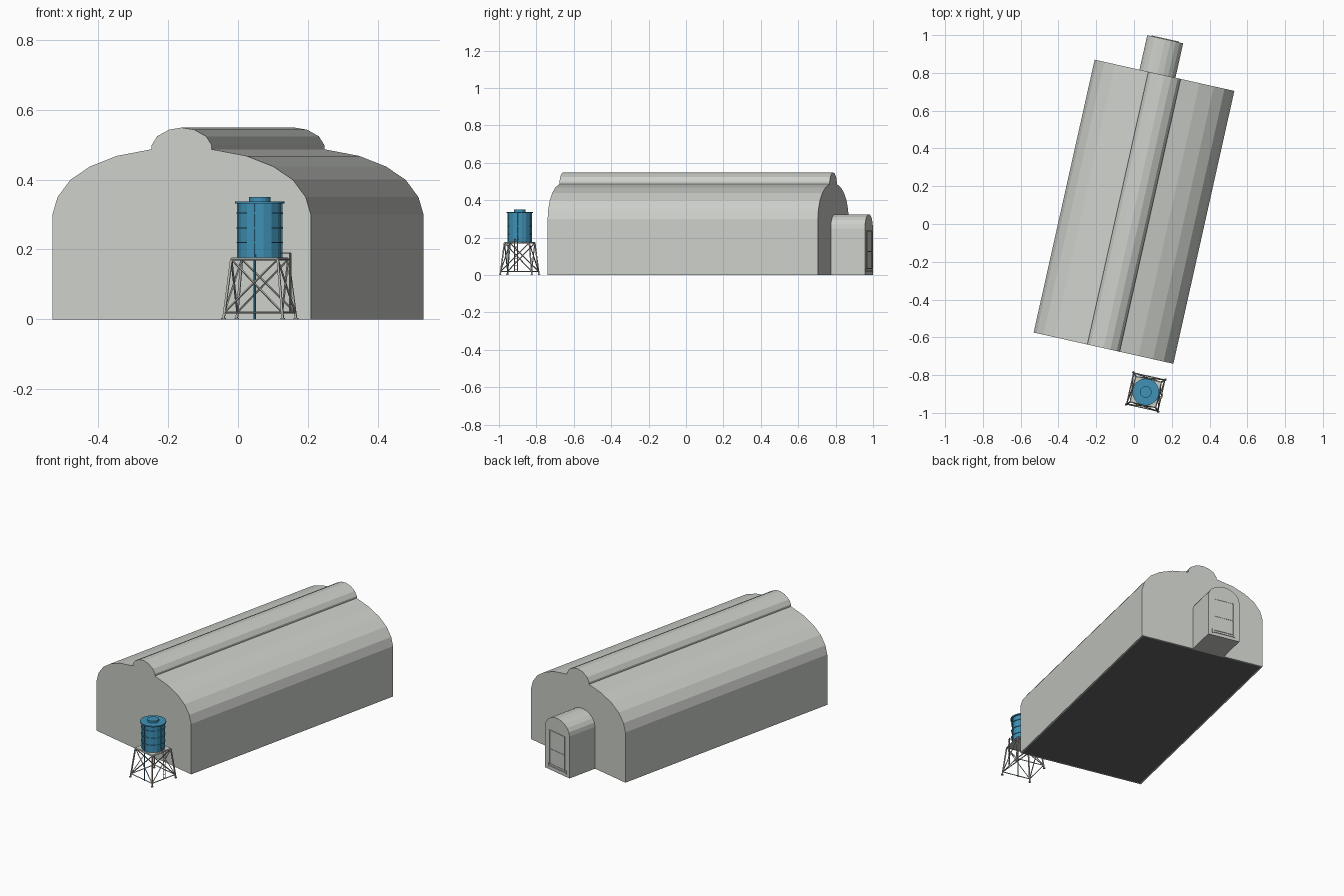
import bpy, bmesh, math
from mathutils import Matrix, Vector

if "Cube" in bpy.data.objects:
    bpy.data.objects.remove(bpy.data.objects["Cube"])

# The whole site is turned about the vertical axis
SITE = Matrix.Translation((0, 0.065, 0)) @ Matrix.Rotation(math.radians(-12.6), 4, 'Z')
TOWER = SITE @ Matrix.Translation((0.269, -0.918, 0))


def material(name, rgb):
    m = bpy.data.materials.new(name)
    m.use_nodes = True
    m.diffuse_color = (*rgb, 1)
    m.node_tree.nodes["Principled BSDF"].inputs["Base Color"].default_value = (*rgb, 1)
    return m


grey = material("pale grey cladding", (0.60, 0.62, 0.58))
dark = material("dark floor", (0.12, 0.125, 0.12))
blue = material("blue tank paint", (0.05, 0.285, 0.47))
steel = material("grey steel", (0.50, 0.50, 0.48))


def finish(name, bm, mats, matrix=SITE):
    bmesh.ops.recalc_face_normals(bm, faces=bm.faces)
    mesh = bpy.data.meshes.new(name)
    bm.to_mesh(mesh)
    bm.free()
    for m in mats:
        mesh.materials.append(m)
    ob = bpy.data.objects.new(name, mesh)
    ob.matrix_world = matrix
    bpy.context.collection.objects.link(ob)
    return ob


def extrude_half_profile(bm, half, y0, y1, cx=0):
    """Mirror a half profile (x, z) and extrude it along y."""
    pts = half + [(-x, z) for x, z in reversed(half) if x > 0]
    face = bm.faces.new([bm.verts.new((cx + x, y0, z)) for x, z in pts])
    out = bmesh.ops.extrude_face_region(bm, geom=[face])
    moved = [v for v in out["geom"] if isinstance(v, bmesh.types.BMVert)]
    bmesh.ops.translate(bm, verts=moved, vec=(0, y1 - y0, 0))


def box(bm, centre, size):
    mat = Matrix.Translation(centre) @ Matrix.Diagonal((*size, 1))
    bmesh.ops.create_cube(bm, size=1, matrix=mat)


def drum(bm, z0, z1, r, sides=16, x=0, y=0):
    bmesh.ops.create_cone(bm, cap_ends=True, segments=sides, radius1=r, radius2=r,
                          depth=z1 - z0, matrix=Matrix.Translation((x, y, (z0 + z1) / 2)))


def bar(bm, a, b, r, sides=4):
    a, b = Vector(a), Vector(b)
    d = b - a
    mat = Matrix.Translation((a + b) / 2) @ d.to_track_quat('Z', 'Y').to_matrix().to_4x4()
    bmesh.ops.create_cone(bm, cap_ends=True, segments=sides, radius1=r, radius2=r,
                          depth=d.length, matrix=mat)


# Main hall with an arched roof and a raised ridge along its whole length
HALL_END = 0.74
bm = bmesh.new()
extrude_half_profile(bm, [(0.379, 0), (0.379, 0.30), (0.364, 0.35), (0.326, 0.40),
                          (0.268, 0.438), (0.19, 0.468), (0.088, 0.487), (0.088, 0.499),
                          (0.072, 0.524), (0.037, 0.543), (0, 0.549)], -HALL_END, HALL_END)
bm.normal_update()
bmesh.ops.recalc_face_normals(bm, faces=bm.faces)
floor = [f for f in bm.faces if f.normal.z < -0.9]
bmesh.ops.inset_region(bm, faces=floor, thickness=0.012)
for f in floor:
    f.material_index = 1
finish("main_hall", bm, [grey, dark])

# Arched entrance porch at the back
PORCH_X, PORCH_END, HALF, SPRING = -0.038, 0.927, 0.0975, 0.25
arch = [(HALF, 0)]
for i in range(6):
    t = i * math.pi / 10
    arch.append((HALF * math.cos(t) if i < 5 else 0, SPRING + 0.075 * math.sin(t)))
bm = bmesh.new()
extrude_half_profile(bm, arch, HALL_END - 0.01, PORCH_END, PORCH_X)
finish("entrance_porch", bm, [grey])

# Door leaf, its frame and threshold rail
bm = bmesh.new()
box(bm, (PORCH_X, PORCH_END, 0.135), (0.115, 0.003, 0.20))
for z in (0.035, 0.125, 0.235):
    box(bm, (PORCH_X, PORCH_END, z), (0.125, 0.007, 0.005))
for s in (-1, 1):
    box(bm, (PORCH_X + s * 0.06, PORCH_END, 0.135), (0.005, 0.007, 0.20))
    box(bm, (PORCH_X + s * 0.07, PORCH_END, 0.027), (0.008, 0.009, 0.022))
box(bm, (PORCH_X, PORCH_END, 0.022), (0.14, 0.008, 0.006))
finish("porch_door", bm, [grey])

# Water tower: splayed legs, rails and cross bracing on four sides
DECK, LOW, TOP, RAIL = 0.172, 0.087, 0.068, 0.02


def corner(i, z):
    h = LOW + (TOP - LOW) * z / DECK
    sx, sy = ((1, 1), (-1, 1), (-1, -1), (1, -1))[i % 4]
    return (sx * h, sy * h, z)


bm = bmesh.new()
for i in range(4):
    bar(bm, corner(i, 0), corner(i, DECK), 0.0045)
    drum(bm, 0, 0.004, 0.007, 8, *corner(i, 0)[:2])
    bar(bm, corner(i, RAIL), corner(i + 1, RAIL), 0.003)
    bar(bm, corner(i, DECK), corner(i + 1, DECK), 0.004)
    bar(bm, corner(i, RAIL), corner(i + 1, DECK), 0.003)
    bar(bm, corner(i + 1, RAIL), corner(i, DECK), 0.003)
finish("tower_frame", bm, [steel], TOWER)

bm = bmesh.new()
box(bm, (0, 0, DECK + 0.002), (2 * TOP, 2 * TOP, 0.006))
finish("tower_platform", bm, [grey], TOWER)

# Narrow ladder on the left side of the tower
bm = bmesh.new()
for s in (-1, 1):
    y = s * 0.008
    bar(bm, (0.090, y, 0.02), (0.090, y, 0.19), 0.002)
    bar(bm, (0.090, y, 0.19), (0.064, y, 0.19), 0.002)
for i in range(8):
    z = 0.03 + i * 0.02
    bar(bm, (0.090, -0.008, z), (0.090, 0.008, z), 0.0015)
finish("tower_ladder", bm, [steel], TOWER)

# Tank body with hoops, lid, hatch and upright ribs
BASE, RIM, RADIUS = 0.176, 0.332, 0.063
bm = bmesh.new()
drum(bm, BASE, RIM, RADIUS)
for z in (0.22, 0.262, 0.304):
    drum(bm, z - 0.002, z + 0.002, RADIUS + 0.004)
drum(bm, RIM, RIM + 0.006, 0.071, 24)
drum(bm, RIM + 0.006, 0.35, 0.031)
for i in range(4):
    a = i * math.pi / 2
    x, y = RADIUS * math.cos(a), RADIUS * math.sin(a)
    bar(bm, (x, y, BASE), (x, y, RIM), 0.004, 6)
finish("water_tank", bm, [blue], TOWER)

# Supply pipe down to the ground
bm = bmesh.new()
drum(bm, 0, BASE + 0.01, 0.0035, 8, 0, -0.064)
finish("supply_pipe", bm, [blue], TOWER)
